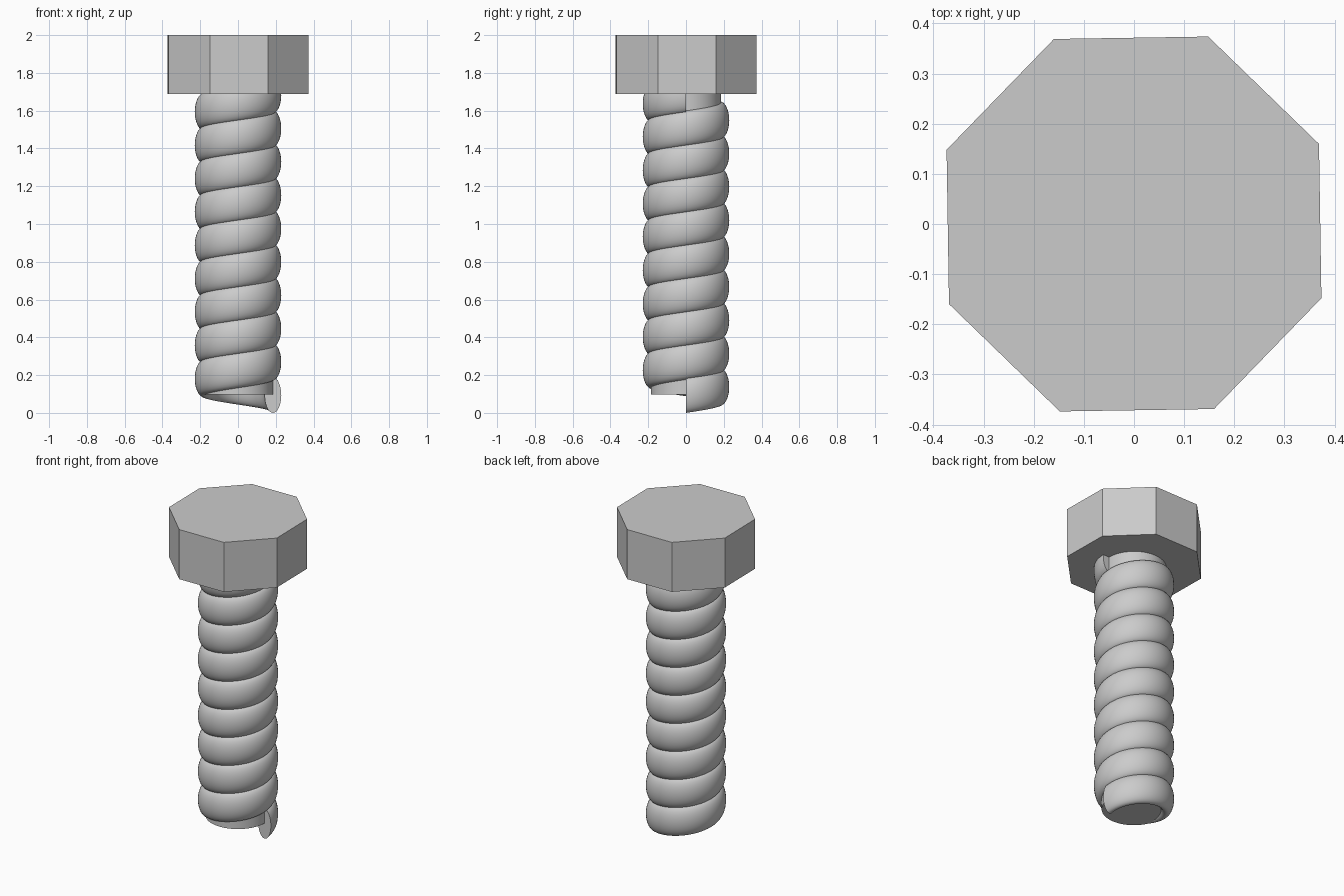
import bpy, bmesh
from math import sin, cos, tau, radians

cube = bpy.data.objects.get("Cube")
if cube:
    bpy.data.objects.remove(cube, do_unlink=True)

steel = bpy.data.materials.new("grey steel")
steel.use_nodes = True
GREY = (0.6, 0.6, 0.6, 1)
steel.diffuse_color = GREY
steel.node_tree.nodes["Principled BSDF"].inputs["Base Color"].default_value = GREY


def finish(obj, smooth):
    obj.data.materials.append(steel)
    if smooth:
        bpy.ops.object.select_all(action="DESELECT")
        obj.select_set(True)
        bpy.context.view_layer.objects.active = obj
        bpy.ops.object.shade_smooth_by_angle(angle=radians(35))


def prism(name, sides, radius, bottom, top, turn=0.0, smooth=False):
    """Upright prism whose first corner lies at the angle turn."""
    bm = bmesh.new()
    ring = [bm.verts.new((radius * cos(turn + tau * i / sides),
                          radius * sin(turn + tau * i / sides), bottom))
            for i in range(sides)]
    base = bm.faces.new(ring)
    lifted = bmesh.ops.extrude_face_region(bm, geom=[base], use_keep_orig=True)
    verts = [g for g in lifted["geom"] if isinstance(g, bmesh.types.BMVert)]
    bmesh.ops.translate(bm, verts=verts, vec=(0, 0, top - bottom))
    bmesh.ops.recalc_face_normals(bm, faces=bm.faces)
    mesh = bpy.data.meshes.new(name)
    bm.to_mesh(mesh)
    bm.free()
    obj = bpy.data.objects.new(name, mesh)
    bpy.context.collection.objects.link(obj)
    finish(obj, smooth)


def helix(name, radius, half_width, half_height, start, pitch, turns, steps=64, sides=32):
    """Elliptical section swept up a helix, with flat end caps."""
    bm = bmesh.new()
    rings = []
    for s in range(turns * steps + 1):
        a = tau * s / steps
        z = start + pitch * s / steps
        ring = []
        for k in range(sides):
            t = tau * k / sides
            r = radius + half_width * cos(t)
            ring.append(bm.verts.new((r * cos(a), r * sin(a), z + half_height * sin(t))))
        rings.append(ring)
    for low, high in zip(rings, rings[1:]):
        for k in range(sides):
            n = (k + 1) % sides
            bm.faces.new((low[k], low[n], high[n], high[k]))
    bm.faces.new(rings[0])
    bm.faces.new(rings[-1])
    bmesh.ops.recalc_face_normals(bm, faces=bm.faces)
    mesh = bpy.data.meshes.new(name)
    bm.to_mesh(mesh)
    bm.free()
    obj = bpy.data.objects.new(name, mesh)
    bpy.context.collection.objects.link(obj)
    finish(obj, True)


# Eight-sided head, plain shank and the rounded thread wound round it
prism("bolt_head", 8, 0.402, 1.688, 2.0, turn=radians(23.4))
prism("shank", 64, 0.185, 0.097, 1.70, smooth=True)
helix("thread", 0.185, 0.044, 0.0935, 0.0935, 0.1765, 9)
